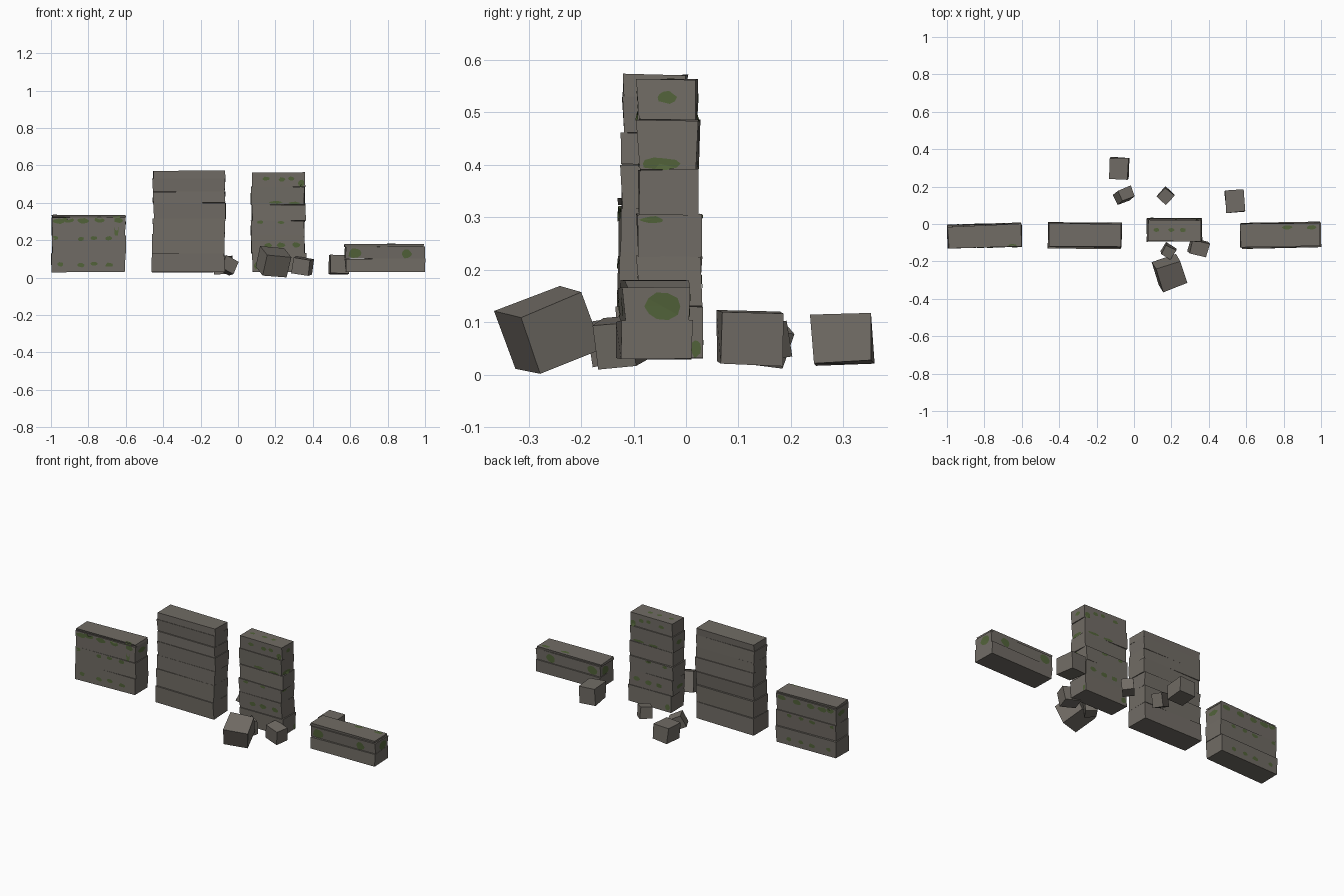
import bpy, bmesh, math, random
from mathutils import Vector, Euler
from mathutils.bvhtree import BVHTree

if "Cube" in bpy.data.objects:
    bpy.data.objects.remove(bpy.data.objects["Cube"])

random.seed(4)


def material(name, rgb):
    m = bpy.data.materials.new(name)
    m.diffuse_color = (*rgb, 1)
    m.use_nodes = True
    m.node_tree.nodes["Principled BSDF"].inputs["Base Color"].default_value = m.diffuse_color
    return m


STONE = material("grey stone", (0.165, 0.150, 0.130))
MOSS = material("green moss", (0.085, 0.125, 0.042))


def make_object(name, bm, mat):
    me = bpy.data.meshes.new(name)
    bm.to_mesh(me)
    bm.free()
    me.materials.append(mat)
    ob = bpy.data.objects.new(name, me)
    bpy.context.collection.objects.link(ob)


def add_block(bm, centre, size, rot=(0, 0, 0), jitter=0.003, taper=1.0):
    """One rough hewn block, a little narrower at its foot."""
    e = Euler([math.radians(a) for a in rot])
    for v in bmesh.ops.create_cube(bm, size=1)["verts"]:
        k = taper if v.co.z < 0 else 1.0
        p = Vector((v.co.x * size[0], v.co.y * size[1] * k, v.co.z * size[2]))
        j = Vector([random.uniform(-jitter, jitter) for _ in range(3)])
        j.z *= 0.5
        p.rotate(e)
        v.co = p + j + Vector(centre)


def build_wall(name, x0, x1, y_foot, y_top, depth, yaw, seams):
    """Stacked courses between the seam heights; y centre drifts upwards."""
    bm = bmesh.new()
    for z0, z1 in zip(seams, seams[1:]):
        t = (z0 - seams[0]) / (seams[-1] - seams[0])
        y = y_foot + (y_top - y_foot) * t
        add_block(bm, ((x0 + x1) / 2 + random.uniform(-0.005, 0.005), y, (z0 + z1) / 2),
                  (x1 - x0, depth - 0.016 * t, z1 - z0),
                  (0, 0, yaw + random.uniform(-0.6, 0.6)), 0.0035, 0.96)
    tree = BVHTree.FromBMesh(bm)
    make_object(name, bm, STONE)
    return tree


# Wall segments
left = build_wall("left_low_wall", -0.995, -0.602, -0.063, -0.066, 0.130, 1.5,
                  (0.03, 0.13, 0.225, 0.322, 0.335))
build_wall("tall_wall", -0.455, -0.07, -0.061, -0.059, 0.137, 0,
           (0.03, 0.13, 0.232, 0.315, 0.40, 0.46, 0.53, 0.572))
narrow = build_wall("narrow_tall_wall", 0.072, 0.358, -0.030, -0.036, 0.126, 0,
                    (0.03, 0.13, 0.225, 0.305, 0.39, 0.485, 0.563))
right = build_wall("right_low_wall", 0.572, 0.995, -0.060, -0.059, 0.138, 0.8,
                   (0.03, 0.102, 0.166, 0.179))

# Fallen rubble: centre, size, rotation in degrees
RUBBLE = [
    ((0.19, -0.262, 0.085), (0.135, 0.135, 0.118), (21, 5, 20)),
    ((0.345, -0.125, 0.062), (0.092, 0.075, 0.085), (6, 9, -13)),
    ((0.185, -0.145, 0.064), (0.062, 0.058, 0.085), (9, 5, -30)),
    ((-0.055, 0.153, 0.066), (0.080, 0.062, 0.075), (-8, 26, 20)),
    ((0.168, 0.150, 0.064), (0.068, 0.066, 0.070), (5, -4, 48)),
    ((-0.08, 0.298, 0.068), (0.098, 0.112, 0.092), (2, -3, -2)),
    ((0.54, 0.122, 0.070), (0.102, 0.118, 0.100), (-2, 2, 5)),
]
for i, (c, s, r) in enumerate(RUBBLE):
    bm = bmesh.new()
    add_block(bm, c, s, r)
    make_object(f"fallen_block_{i + 1}", bm, STONE)

# Direction in which moss is pressed onto each side of a wall
PRESS = {"front": Vector((0, 1, 0)), "back": Vector((0, -1, 0)),
         "right": Vector((-1, 0, 0)), "left": Vector((1, 0, 0)),
         "top": Vector((0, 0, -1))}


def add_patch(bm, tree, side, a, b, ra, rb, n=10):
    """Irregular moss film projected onto one side of a wall."""
    d = PRESS[side]
    u = Vector((0, 1, 0)) if d.x else Vector((1, 0, 0))
    w = Vector((0, 1, 0)) if d.z else Vector((0, 0, 1))
    pts = [(a, b)]
    for i in range(n):
        t, k = i * math.tau / n, random.uniform(0.8, 1.12)
        pts.append((a + ra * k * math.cos(t), b + rb * k * math.sin(t)))
    vs = []
    for p, q in pts:
        hit = tree.ray_cast(u * p + w * q - d * 2, d)[0]
        vs.append(bm.verts.new(hit - d * 0.002) if hit else None)
    for i in range(n):
        tri = (vs[0], vs[1 + i], vs[1 + (i + 1) % n])
        if None not in tri:
            f = bm.faces.new(tri)
            f.normal_update()
            if f.normal.dot(d) > 0:
                f.normal_flip()


def row(bm, tree, z, xs, r, h):
    """A row of spots along the seam, on front and back."""
    for side in ("front", "back"):
        for x in xs:
            k = random.uniform(0.85, 1.2)
            add_patch(bm, tree, side, x, z + random.uniform(-0.005, 0.005), r * k, h)


# Moss on the left wall
bm = bmesh.new()
row(bm, left, 0.07, (-0.95, -0.84, -0.77, -0.69), 0.019, 0.012)
row(bm, left, 0.208, (-0.98, -0.84, -0.77, -0.69), 0.019, 0.011)
row(bm, left, 0.304, (-0.96, -0.91, -0.83, -0.74, -0.64), 0.028, 0.015)
for side in ("left", "right"):
    add_patch(bm, left, side, -0.06, 0.285, 0.035, 0.017)
add_patch(bm, left, "top", -0.65, -0.115, 0.025, 0.008)
make_object("left_low_wall_moss", bm, MOSS)

# Moss on the narrow tall wall
bm = bmesh.new()
row(bm, narrow, 0.53, (0.15, 0.235, 0.285), 0.017, 0.011)
row(bm, narrow, 0.50, (0.338,), 0.016, 0.020)
row(bm, narrow, 0.40, (0.20, 0.30), 0.033, 0.008)
row(bm, narrow, 0.293, (0.12, 0.23), 0.018, 0.009)
row(bm, narrow, 0.172, (0.16, 0.23, 0.31), 0.023, 0.014)
row(bm, narrow, 0.06, (0.10,), 0.015, 0.018)
for y, z, r, h in ((-0.037, 0.529, 0.018, 0.013), (-0.05, 0.402, 0.036, 0.012),
                   (-0.065, 0.295, 0.023, 0.007), (0.02, 0.05, 0.010, 0.018)):
    add_patch(bm, narrow, "right", y, z, r, h)
add_patch(bm, narrow, "left", -0.03, 0.44, 0.025, 0.014)
add_patch(bm, narrow, "left", -0.04, 0.17, 0.030, 0.012)
for x in (0.12, 0.20, 0.26):
    add_patch(bm, narrow, "top", x, -0.032, 0.017, 0.012)
make_object("narrow_tall_wall_moss", bm, MOSS)

# Moss on the right wall
bm = bmesh.new()
row(bm, right, 0.13, (0.625, 0.90), 0.034, 0.025)
for side in ("left", "right"):
    add_patch(bm, right, side, -0.045, 0.13, 0.033, 0.025)
for x in (0.82, 0.95):
    add_patch(bm, right, "top", x, -0.018, 0.027, 0.011)
make_object("right_low_wall_moss", bm, MOSS)
